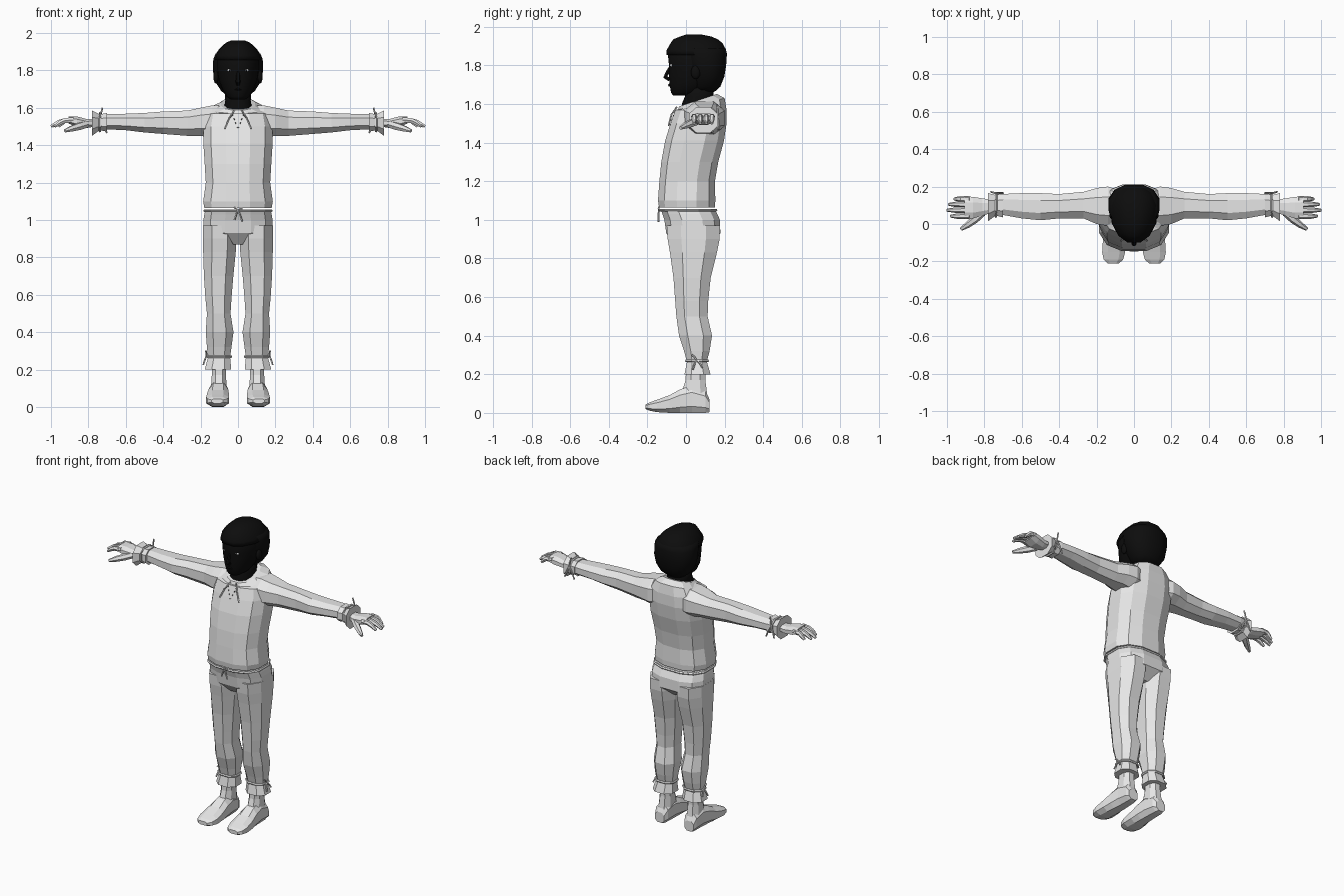
import bpy, bmesh, math
from mathutils import Vector

cube = bpy.data.objects.get("Cube")
if cube:
    bpy.data.objects.remove(cube, do_unlink=True)


def material(name, rgb):
    m = bpy.data.materials.new(name)
    m.use_nodes = True
    m.diffuse_color = (*rgb, 1)
    bsdf = next(n for n in m.node_tree.nodes if n.type == 'BSDF_PRINCIPLED')
    bsdf.inputs["Base Color"].default_value = (*rgb, 1)
    return m


PALE = material("pale grey", (0.8, 0.8, 0.8))
BLACK = material("near black", (0.004, 0.004, 0.004))
WHITE = material("eye white", (0.8, 0.8, 0.8))


def skin(name, rings, mat, mirror=False, smooth=False, closed=False):
    """Bridge equal rings of points into a surface."""
    bm = bmesh.new()
    loops = [[bm.verts.new(p) for p in ring] for ring in rings]
    n = len(loops[0])
    pairs = list(zip(loops, loops[1:]))
    if closed:
        pairs.append((loops[-1], loops[0]))
    for lo, hi in pairs:
        for i in range(n):
            j = (i + 1) % n
            bm.faces.new((lo[i], lo[j], hi[j], hi[i]))
    if not closed:
        bm.faces.new(loops[0])
        bm.faces.new(loops[-1])
    bmesh.ops.recalc_face_normals(bm, faces=bm.faces)
    for f in bm.faces:
        f.smooth = smooth
    mesh = bpy.data.meshes.new(name)
    bm.to_mesh(mesh)
    bm.free()
    mesh.materials.append(mat)
    ob = bpy.data.objects.new(name, mesh)
    bpy.context.collection.objects.link(ob)
    if mirror:
        ob.modifiers.new("mirror", 'MIRROR').use_mirror_merge = False
    return ob


def unit(n, power):
    """Rounded-box outline touching the unit square."""
    pts = []
    for i in range(n):
        a = 2 * math.pi * (i + 0.5) / n
        c, s = math.cos(a), math.sin(a)
        pts.append((math.copysign(abs(c) ** power, c), math.copysign(abs(s) ** power, s)))
    mx, my = max(p[0] for p in pts), max(p[1] for p in pts)
    return [(x / mx, y / my) for x, y in pts]


def loft(name, axis, rows, mat, n=8, power=0.85, egg=0, **kw):
    """Rows: position on axis, low/high of the other two axes, optional tilt."""
    rings = []
    for t, a0, a1, b0, b1, *tilt in rows:
        ring = []
        for u, v in unit(n, power):
            u *= 1 - egg * max(0, -v)
            a = (a0 + a1) / 2 + u * (a1 - a0) / 2
            b = (b0 + b1) / 2 + v * (b1 - b0) / 2
            w = t + (tilt[0] * v * (b1 - b0) / 2 if tilt else 0)
            ring.append({'z': (a, b, w), 'x': (w, a, b), 'y': (a, w, b)}[axis])
        rings.append(ring)
    return skin(name, rings, mat, **kw)


def sym(rows):
    """Expand half widths to left and right bounds."""
    return [(r[0], -r[1], r[1], *r[2:]) for r in rows]


def tube(name, pts, radius, mat=PALE, n=5, closed=False, **kw):
    pts = [Vector(p) for p in pts]
    radii = radius if isinstance(radius, list) else [radius] * len(pts)
    rings = []
    for i, p in enumerate(pts):
        prev = pts[i - 1] if i or closed else p
        nxt = pts[(i + 1) % len(pts)] if i < len(pts) - 1 or closed else p
        d = (nxt - prev).normalized()
        ref = Vector((0, 0, 1)) if abs(d.z) < 0.8 else Vector((0, 1, 0))
        s = d.cross(ref).normalized()
        q = s.cross(d)
        rings.append([p + radii[i] * (s * math.cos(k * math.tau / n) + q * math.sin(k * math.tau / n))
                      for k in range(n)])
    return skin(name, rings, mat, closed=closed, **kw)


def ball(name, loc, size, mat, mirror=True):
    bm = bmesh.new()
    bmesh.ops.create_uvsphere(bm, u_segments=10, v_segments=6, radius=1)
    for v in bm.verts:
        v.co = Vector(loc) + Vector(a * b for a, b in zip(v.co, size))
    for f in bm.faces:
        f.smooth = True
    mesh = bpy.data.meshes.new(name)
    bm.to_mesh(mesh)
    bm.free()
    mesh.materials.append(mat)
    ob = bpy.data.objects.new(name, mesh)
    bpy.context.collection.objects.link(ob)
    if mirror:
        ob.modifiers.new("mirror", 'MIRROR').use_mirror_merge = False


# Shirt body and sleeves
loft("shirt", 'z', sym([
    (1.065, .18, -.14, .15), (1.1, .186, -.145, .152), (1.2, .172, -.138, .15),
    (1.3, .178, -.128, .167), (1.41, .185, -.108, .197), (1.5, .185, -.08, .21),
    (1.57, .17, -.055, .21), (1.6, .135, -.042, .2, .25), (1.62, .09, -.035, .16, .33)]),
    PALE, n=12, power=.8)
loft("sleeve", 'x', [
    (.08, .0, .18, 1.44, 1.61), (.14, -.01, .2, 1.44, 1.612), (.2, .0, .192, 1.45, 1.6),
    (.27, .03, .172, 1.45, 1.585), (.4, .03, .16, 1.46, 1.58), (.5, .02, .165, 1.468, 1.572),
    (.6, .03, .165, 1.48, 1.568), (.71, .05, .16, 1.485, 1.565)], PALE, mirror=True)
loft("sleeve_cuff", 'x', [
    (.7, .035, .162, 1.472, 1.572), (.74, .045, .155, 1.48, 1.565),
    (.78, .015, .165, 1.45, 1.585)], PALE, mirror=True)

# Trousers
loft("trouser_hips", 'z', sym([
    (1.056, .174, -.132, .15), (1.03, .18, -.122, .162), (1.0, .185, -.112, .176),
    (.93, .186, -.102, .178), (.87, .05, -.05, .11)]), PALE, n=12, power=.75)
loft("trouser_leg", 'z', [
    (.97, .012, .186, -.1, .176), (.9, .008, .187, -.095, .174), (.83, .012, .186, -.083, .16),
    (.7, .025, .182, -.065, .128), (.58, .035, .174, -.056, .115), (.5, .04, .166, -.05, .112),
    (.4, .024, .172, -.036, .135), (.32, .035, .166, -.01, .122), (.265, .042, .16, .005, .108),
    (.2, .036, .178, -.008, .127)], PALE, mirror=True)

# Ankles and feet
loft("ankle", 'z', [
    (.24, .064, .14, .0, .1), (.17, .064, .14, -.002, .1), (.08, .06, .146, -.03, .112)],
    PALE, mirror=True)
loft("foot", 'y', [
    (.122, .075, .14, .004, .07), (.1, .062, .148, 0, .115), (.03, .056, .152, 0, .14),
    (-.03, .052, .158, 0, .122), (-.085, .048, .166, 0, .092), (-.15, .047, .17, .004, .068),
    (-.19, .058, .162, .012, .054), (-.21, .08, .142, .02, .044)],
    PALE, power=.75, mirror=True)

# Hands
loft("palm", 'x', [
    (.76, .06, .13, 1.5, 1.54), (.81, .045, .137, 1.492, 1.54), (.86, .03, .145, 1.498, 1.553),
    (.905, .03, .148, 1.515, 1.553)], PALE, mirror=True)
for k, (y, tip) in enumerate([(.042, .98), (.074, 1.0), (.105, .99), (.134, .96)]):
    tube(f"finger_{k + 1}", [(.88, y, 1.535), (.925, y, 1.532), (.96 - (1 - tip) * .6, y, 1.522),
                             (tip, y, 1.5)], [.016, .015, .014, .008], n=6, mirror=True)
tube("thumb", [(.81, .06, 1.512), (.85, .025, 1.5), (.89, -.005, 1.488), (.925, -.028, 1.476)],
     [.02, .021, .017, .009], n=6, mirror=True)

# Neck, head and hair
loft("neck", 'z', sym([
    (1.55, .072, -.015, .14), (1.6, .074, -.022, .145), (1.64, .068, -.005, .14),
    (1.7, .072, -.01, .15)]), BLACK, n=12, smooth=True)
loft("head", 'z', sym([
    (1.645, .04, -.068, .02), (1.66, .062, -.078, .08), (1.7, .085, -.084, .13),
    (1.75, .105, -.088, .18), (1.8, .113, -.088, .19), (1.86, .115, -.094, .19),
    (1.91, .09, -.07, .16)]), BLACK, n=16, egg=.15, smooth=True)
tube("nose", [(0, -.08, 1.795), (0, -.098, 1.76), (0, -.107, 1.74), (0, -.085, 1.725)],
     [.007, .011, .013, .01], BLACK, n=6)
tube("lips", [(-.025, -.075, 1.695), (0, -.086, 1.698), (.025, -.075, 1.695)], [.004, .008, .004], BLACK)
ball("ear", (.118, .05, 1.765), (.014, .025, .036), BLACK)
loft("hair_back", 'z', sym([
    (1.665, .06, .04, .15), (1.69, .09, .03, .178), (1.74, .122, .02, .198), (1.8, .135, .0, .208),
    (1.86, .132, -.02, .212), (1.89, .12, -.04, .205)]), BLACK, n=12, smooth=True)
loft("hair_top", 'z', sym([
    (1.855, .128, -.1, .211), (1.88, .124, -.1, .207), (1.915, .1, -.08, .19),
    (1.935, .08, -.066, .165), (1.95, .06, -.03, .13), (1.96, .035, .0, .08)]),
    BLACK, n=12, egg=.2, smooth=True)

# Eyes
ball("eye", (.045, -.071, 1.8), (.013, .014, .008), WHITE)
ball("iris", (.045, -.081, 1.8), (.005, .005, .006), BLACK)

# Waist, wrist and ankle cords
ring = unit(12, .75)
tube("waist_cord", [(.179 * u, .01 + .146 * v, 1.05) for u, v in ring], .007, closed=True)
ring = unit(8, .85)
tube("wrist_cord", [(.738, .1 + .061 * u, 1.523 + .048 * v) for u, v in ring], .007,
     closed=True, mirror=True)
tube("ankle_cord", [(.101 + .064 * u, .057 + .056 * v, .27) for u, v in ring], .007,
     closed=True, mirror=True)


def bow(name, knot, ends, **kw):
    """A knot with hanging cord ends."""
    for k, end in enumerate(ends):
        mid = [(a + b) / 2 + .006 * (i == 2) for i, (a, b) in enumerate(zip(knot, end))]
        tube(f"{name}_end_{k + 1}", [knot, mid, end], .005, **kw)


bow("waist_bow", (0, -.141, 1.05),
    [(-.02, -.143, 1.0), (.022, -.143, .99), (-.022, -.142, 1.065), (.025, -.142, 1.06)])
bow("wrist_bow", (.738, .165, 1.54),
    [(.70, .165, 1.465), (.765, .172, 1.47), (.725, .16, 1.6)], mirror=True)
bow("ankle_bow", (.168, .055, .272),
    [(.185, .035, .225), (.182, .085, .235), (.172, .03, .3)], mirror=True)

# Collar laces and stitches
tube("collar_lace", [(.02, -.048, 1.585), (.045, -.075, 1.545), (.07, -.09, 1.488)], .005, mirror=True)
for k in range(4):
    z = 1.565 - .022 * k
    y = -.058 - .007 * k
    x = .03 - .008 * k
    tube(f"stitch_{k + 1}", [(x, y, z), (x - .003, y - .003, z - .008)], .002, BLACK, n=4, mirror=True)
